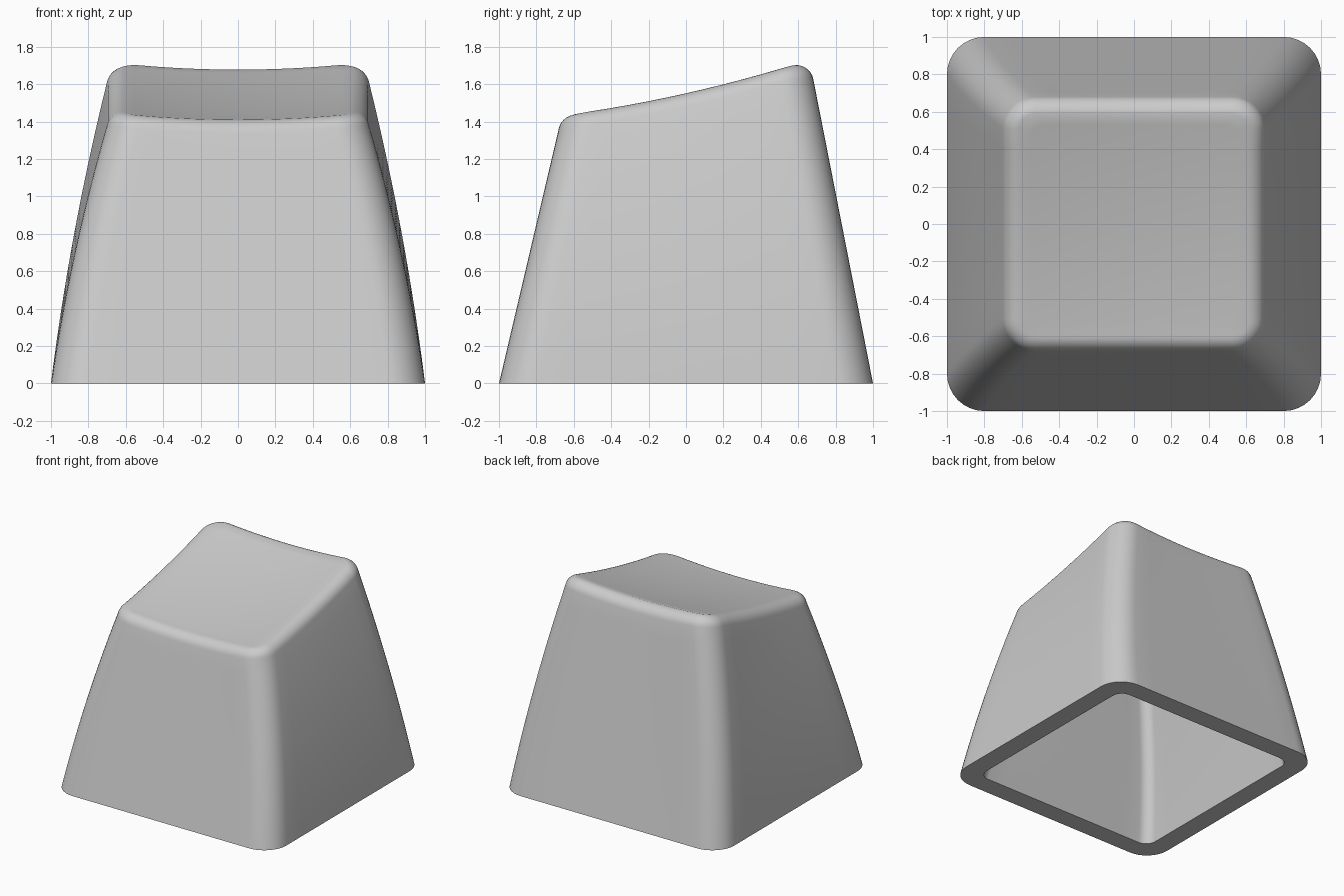
import bpy, bmesh
from math import sin, cos, pi, radians

cube = bpy.data.objects.get("Cube")
if cube:
    bpy.data.objects.remove(cube, do_unlink=True)

ARC, SIDE = 8, 10          # segments per corner and per straight side
FILLET = 0.09              # rounding of the upper rim
LEAN = radians(12)         # wall lean where the rim rounding starts


def dish(x, y):
    """Height of the sloped, scooped top surface."""
    return 1.55 + 0.225 * y + 0.07 * y * y - 0.03 * (1 - (x / 0.6) ** 2)


def outline(hx, hy, r):
    """Rounded rectangle as a list of (x, y), anticlockwise."""
    pts = []
    for q, (sx, sy) in enumerate([(1, 1), (-1, 1), (-1, -1), (1, -1)]):
        cx, cy = sx * (hx - r), sy * (hy - r)
        for i in range(ARC + 1):
            a = (q + i / ARC) * pi / 2
            pts.append((cx + r * cos(a), cy + r * sin(a)))
    # subdivide the straight sides
    full = []
    for i, p in enumerate(pts):
        full.append(p)
        if i % (ARC + 1) == ARC:
            n = pts[(i + 1) % len(pts)]
            full += [(p[0] + (n[0] - p[0]) * k / SIDE, p[1] + (n[1] - p[1]) * k / SIDE)
                     for k in range(1, SIDE)]
    return full


def add_ring(bm, pts, heights):
    return [bm.verts.new((x, y, z)) for (x, y), z in zip(pts, heights)]


def bridge(bm, lower, upper):
    n = len(lower)
    for i in range(n):
        j = (i + 1) % n
        bm.faces.new((lower[i], lower[j], upper[j], upper[i]))


def shell(bm, base, top, r_base, r_top, fillet, drop):
    """Tapered wall, rounded rim and scooped cap; returns the base ring."""
    inset = fillet * cos(LEAN)
    cap = outline(top[0] - inset, top[1] - inset, max(r_top - inset, 0.02))
    cap_z = [dish(x, y) - drop for x, y in cap]
    rings = []
    # side walls, bowed in x and straight in y
    steps = 14
    for i in range(steps + 1):
        t = i / steps
        bow = 0.67 * t + 0.33 * t * t
        pts = outline(base[0] + (top[0] - base[0]) * bow,
                      base[1] + (top[1] - base[1]) * t,
                      r_base + (r_top - r_base) * t)
        rings.append(add_ring(bm, pts, [t * (z - fillet * (1 - sin(LEAN))) for z in cap_z]))
    # rounded rim
    for i in range(1, 8):
        a = LEAN + (pi / 2 - LEAN) * i / 7
        d = fillet * (cos(LEAN) - cos(a))
        pts = outline(top[0] - d, top[1] - d, max(r_top - d, 0.02))
        rings.append(add_ring(bm, pts, [z - fillet * (1 - sin(a)) for z in cap_z]))
    # scooped cap
    for k in range(9, 0, -1):
        pts = [(x * k / 10, y * k / 10) for x, y in cap]
        rings.append(add_ring(bm, pts, [dish(x, y) - drop for x, y in pts]))
    for a, b in zip(rings, rings[1:]):
        bridge(bm, a, b)
    centre = bm.verts.new((0, 0, dish(0, 0) - drop))
    last = rings[-1]
    for i, v in enumerate(last):
        bm.faces.new((v, last[(i + 1) % len(last)], centre))
    return rings[0]


# Outer shell, hollow inside and flat bottom rim
bm = bmesh.new()
outer = shell(bm, (1, 1), (0.70, 0.68), 0.2, 0.17, FILLET, 0)
inner = shell(bm, (0.84, 0.84), (0.56, 0.54), 0.09, 0.08, 0.03, 0.16)
bridge(bm, outer, inner)
bmesh.ops.recalc_face_normals(bm, faces=bm.faces)
mesh = bpy.data.meshes.new("key_cap")
bm.to_mesh(mesh)
bm.free()
cap = bpy.data.objects.new("key_cap", mesh)
bpy.context.collection.objects.link(cap)

# Plain grey plastic
mat = bpy.data.materials.new("grey_plastic")
mat.use_nodes = True
grey = (0.6, 0.6, 0.6, 1)
mat.diffuse_color = grey
mat.node_tree.nodes["Principled BSDF"].inputs["Base Color"].default_value = grey
mesh.materials.append(mat)

bpy.context.view_layer.objects.active = cap
cap.select_set(True)
bpy.ops.object.shade_smooth_by_angle(angle=radians(40))
